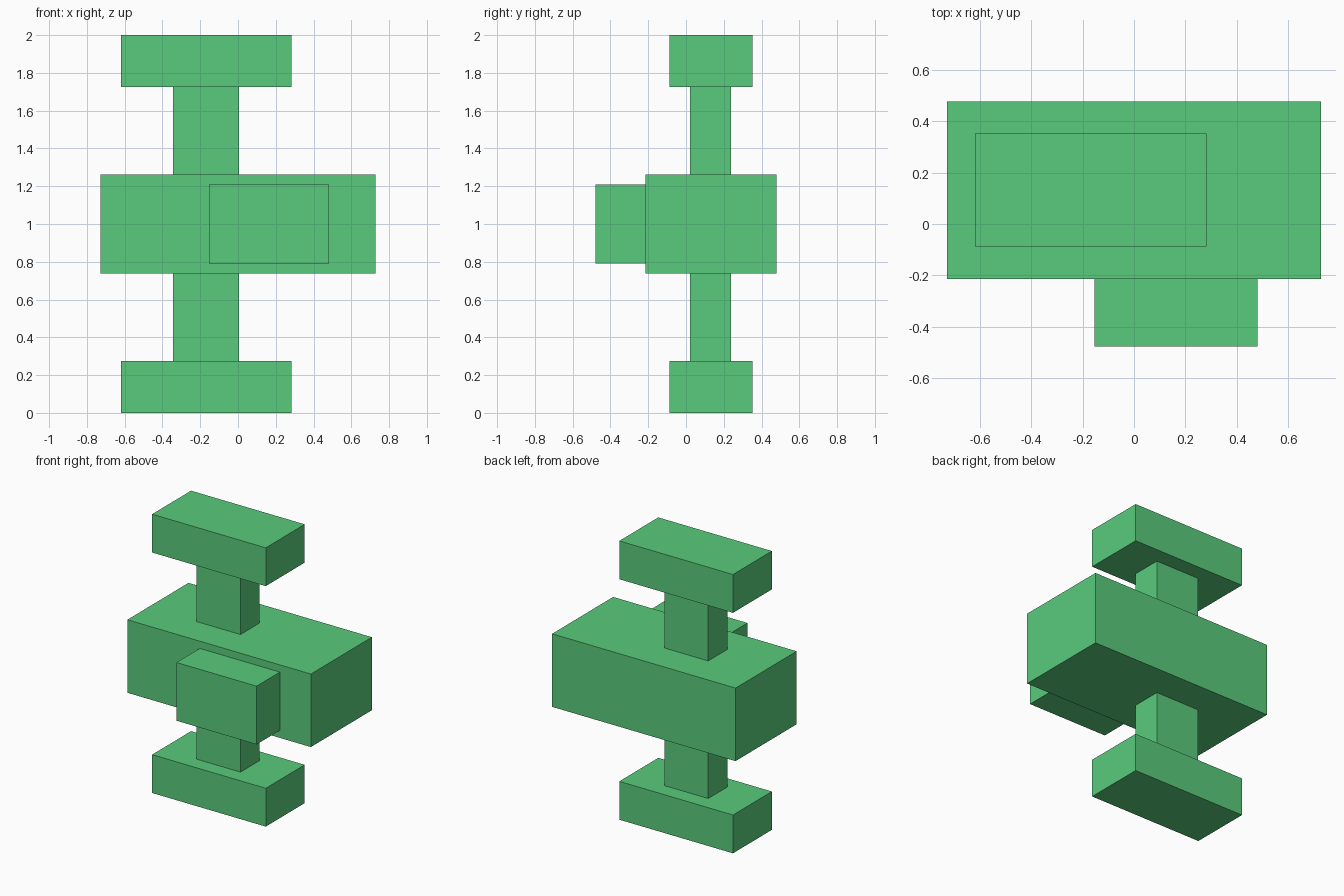
import bpy

if "Cube" in bpy.data.objects:
    bpy.data.objects.remove(bpy.data.objects["Cube"])

green = bpy.data.materials.new("green")
green.diffuse_color = (0.10, 0.60, 0.20, 1.0)
green.use_nodes = True
green.node_tree.nodes["Principled BSDF"].inputs["Base Color"].default_value = green.diffuse_color


def box(name, x, y, z):
    """Box from (min, max) ranges on each axis."""
    ranges = (x, y, z)
    bpy.ops.mesh.primitive_cube_add(size=1, location=[(a + b) / 2 for a, b in ranges])
    obj = bpy.context.object
    obj.name = name
    obj.scale = [b - a for a, b in ranges]
    bpy.ops.object.transform_apply(location=False, rotation=False, scale=True)
    obj.data.materials.append(green)
    return obj


# Central body and the block on its front
box("body", (-0.728, 0.728), (-0.214, 0.478), (0.738, 1.262))
box("front_block", (-0.153, 0.482), (-0.478, -0.214), (0.792, 1.21))

# Necks and end plates, mirrored about the mid-height z = 1
for side, sign in (("lower", -1), ("upper", 1)):
    def span(a, b):
        return tuple(sorted((1 + sign * a, 1 + sign * b)))

    box(side + "_neck", (-0.343, 0.005), (0.021, 0.238), span(0.262, 0.725))
    box(side + "_plate", (-0.62, 0.282), (-0.088, 0.353), span(0.725, 1.0))
